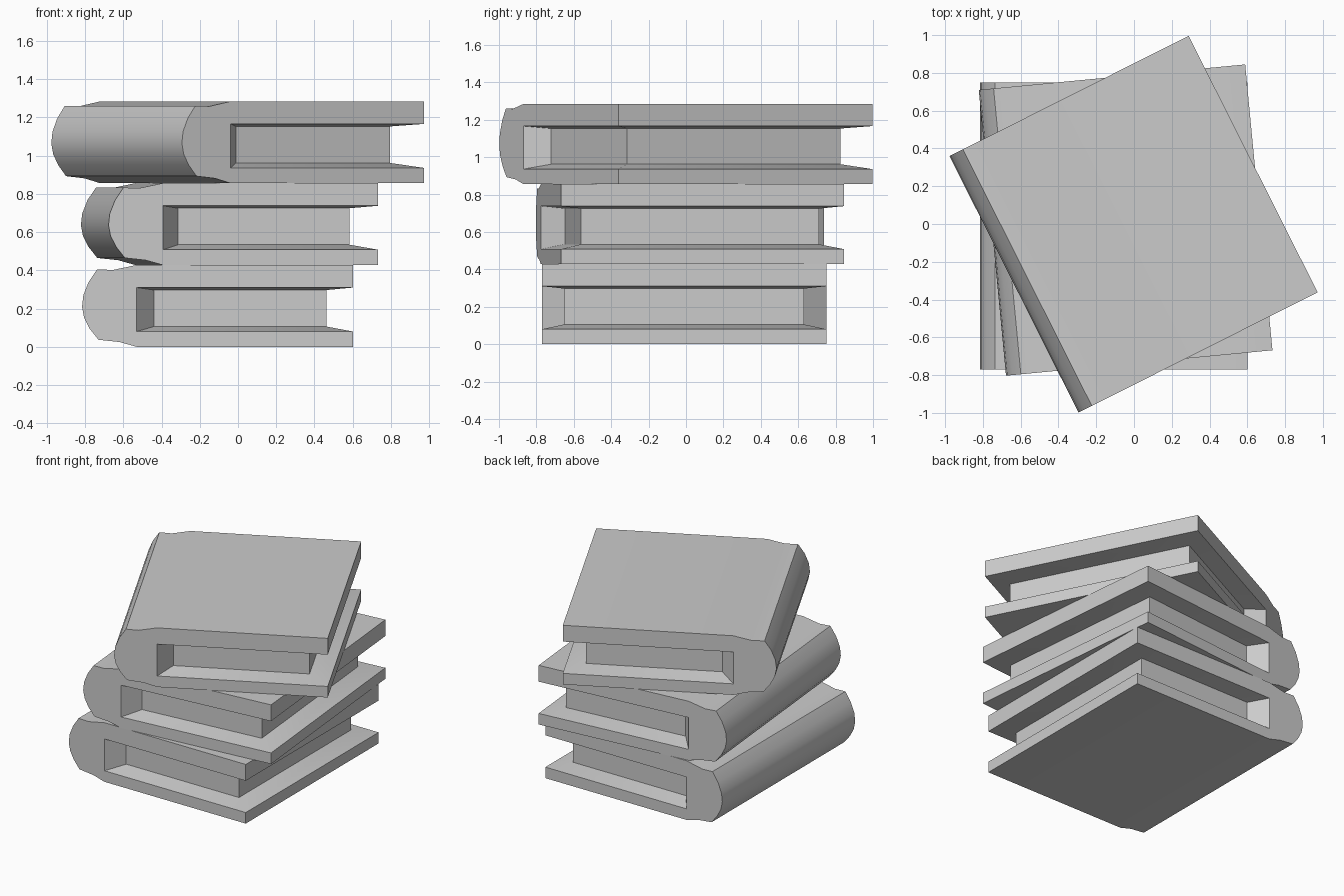
import bpy, bmesh, math

if "Cube" in bpy.data.objects:
    bpy.data.objects.remove(bpy.data.objects["Cube"])

# Book dimensions in its own frame (spine towards -x)
HALF_LEN, HEIGHT = 0.76, 0.428
SLOT_X, EDGE_X = -0.425, 0.706       # slot start and fore edge of the covers
SLOT_LOW, SLOT_HIGH = 0.08, 0.31     # inner faces of the covers at the rim
PAGE_LEFT, PAGE_RIGHT, PAGE_Y = -0.335, 0.568, 0.64
PAGE_LOW, PAGE_HIGH = 0.106, 0.297

# Outer cover profile (x, z): bottom cover, groove, rounded spine, groove, top cover
OUTER = [(EDGE_X, 0), (SLOT_X, 0), (-0.515, 0.025), (-0.625, 0.037),
         (-0.671, 0.095), (-0.700, 0.152), (-0.711, 0.208), (-0.704, 0.27),
         (-0.676, 0.34), (-0.632, 0.405), (-0.55, 0.402), (SLOT_X, HEIGHT),
         (EDGE_X, HEIGHT)]
INNER = [(EDGE_X, SLOT_HIGH), (SLOT_X, SLOT_HIGH), (SLOT_X, SLOT_LOW), (EDGE_X, SLOT_LOW)]


def make_book(name, center, base_z, angle):
    bm = bmesh.new()
    profile = OUTER + INNER
    front = [bm.verts.new((x, -HALF_LEN, z)) for x, z in profile]
    back = [bm.verts.new((x, HALF_LEN, z)) for x, z in profile]
    bm.faces.new(front)
    bm.faces.new(back[::-1])

    # outer skin, plus the two fore edges of the covers
    n, m = len(OUTER), len(profile)
    for i in list(range(n)) + [m - 1]:
        j = (i + 1) % m
        bm.faces.new((front[i], back[i], back[j], front[j]))

    # page block, sunk behind slanted rims on three sides
    def page_ring(z):
        return [bm.verts.new((x, y, z)) for x, y in
                ((PAGE_LEFT, -PAGE_Y), (PAGE_RIGHT, -PAGE_Y),
                 (PAGE_RIGHT, PAGE_Y), (PAGE_LEFT, PAGE_Y))]
    low, high = page_ring(PAGE_LOW), page_ring(PAGE_HIGH)
    rim_high = [front[n + 1], front[n], back[n], back[n + 1]]
    rim_low = [front[n + 2], front[n + 3], back[n + 3], back[n + 2]]
    for i in range(3):
        bm.faces.new((low[i], low[i + 1], high[i + 1], high[i]))
        bm.faces.new((rim_low[i], rim_low[i + 1], low[i + 1], low[i]))
        bm.faces.new((high[i], high[i + 1], rim_high[i + 1], rim_high[i]))
    for i in (0, 3):
        bm.faces.new((rim_low[i], low[i], high[i], rim_high[i]))

    bmesh.ops.recalc_face_normals(bm, faces=bm.faces)
    mesh = bpy.data.meshes.new(name)
    bm.to_mesh(mesh)
    bm.free()
    book = bpy.data.objects.new(name, mesh)
    bpy.context.collection.objects.link(book)
    book.location = (*center, base_z)
    book.rotation_euler.z = math.radians(angle)

    # soft spine, crisp edges
    bpy.ops.object.select_all(action='DESELECT')
    book.select_set(True)
    bpy.context.view_layer.objects.active = book
    bpy.ops.object.shade_smooth_by_angle(angle=math.radians(32))


# Stack of three identical books, each turned a little more
make_book("bottom_book", (-0.105, -0.01), 0.0, 0.0)
make_book("middle_book", (-0.042, 0.021), HEIGHT, 5.45)
make_book("top_book", (0.0, 0.0), 2 * HEIGHT, 26.7)
